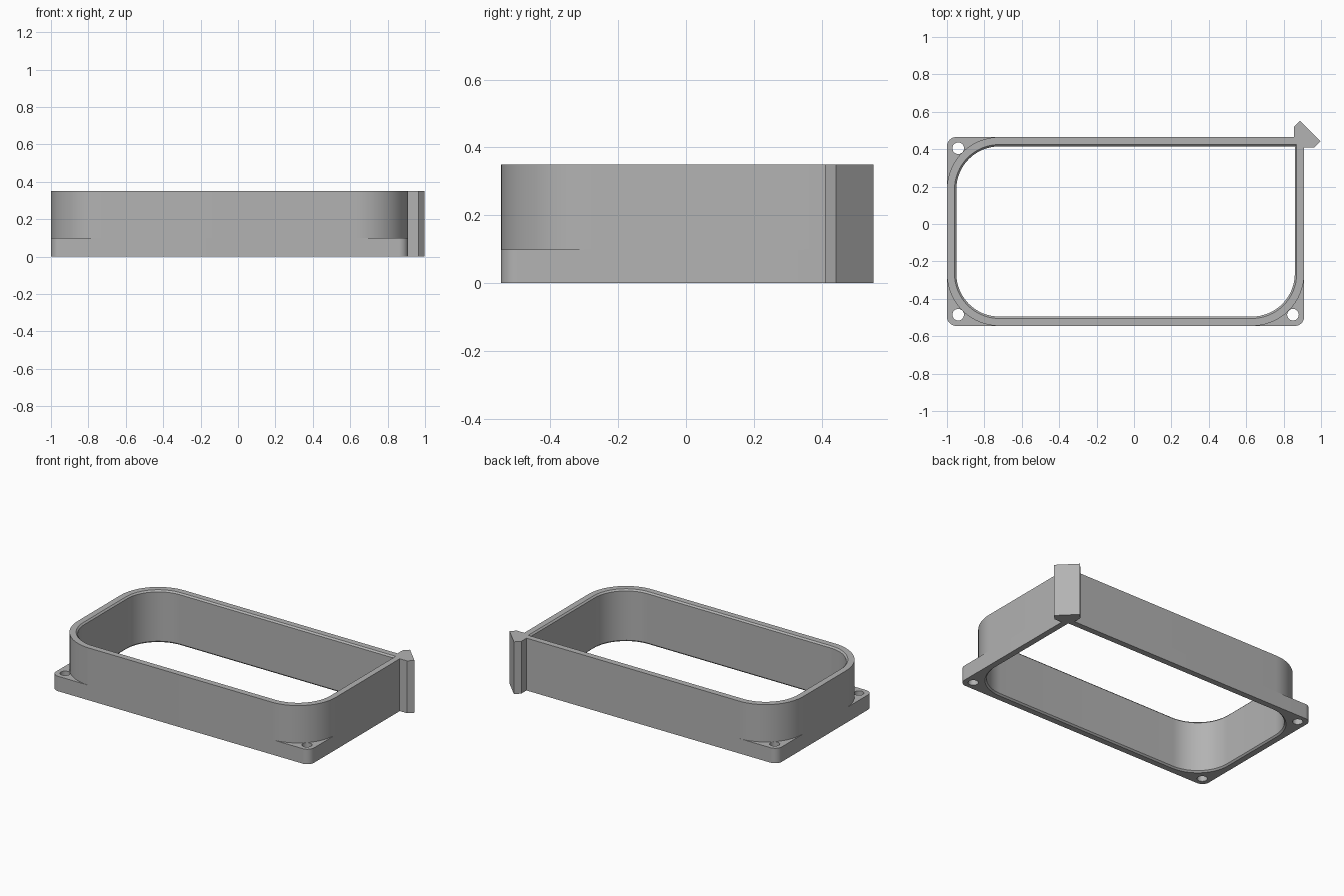
import bpy, bmesh, math
from mathutils import Matrix

cube = bpy.data.objects.get("Cube")
if cube:
    bpy.data.objects.remove(cube)

grey = bpy.data.materials.new("matte grey")
grey.use_nodes = True
colour = (0.45, 0.45, 0.45, 1)
grey.diffuse_color = colour
grey.node_tree.nodes["Principled BSDF"].inputs["Base Color"].default_value = colour

X0, X1, Y0, Y1 = -1.0, 0.91, -0.545, 0.465
HEIGHT, FLANGE, WALL, ROUND, CHAMFER = 0.35, 0.1, 0.05, 0.28, 0.01
STEPS = 16


def outline(inset, radius):
    """Rectangle with three rounded corners and a square back left corner."""
    a, b, c, d = X0 + inset, X1 - inset, Y0 + inset, Y1 - inset
    points = []
    for x, y, sx, sy, start in ((b, d, 1, 1, 0), (a, d, -1, 1, 90),
                                (a, c, -1, -1, 180), (b, c, 1, -1, 270)):
        if start == 0:
            points.append((x, y))
            continue
        for i in range(STEPS + 1):
            t = math.radians(start + 90 * i / STEPS)
            points.append((x - sx * radius + radius * math.cos(t),
                           y - sy * radius + radius * math.sin(t)))
    return points


def finish(name, bm):
    bmesh.ops.recalc_face_normals(bm, faces=bm.faces)
    mesh = bpy.data.meshes.new(name)
    bm.to_mesh(mesh)
    bm.free()
    mesh.materials.append(grey)
    obj = bpy.data.objects.new(name, mesh)
    bpy.context.collection.objects.link(obj)
    return obj


def ring(name, sections):
    """Closed hollow frame lofted through (inset, radius, z) sections."""
    bm = bmesh.new()
    loops = [[bm.verts.new((x, y, z)) for x, y in outline(inset, r)]
             for inset, r, z in sections]
    for k, low in enumerate(loops):
        high = loops[(k + 1) % len(loops)]
        for i in range(len(low)):
            j = (i + 1) % len(low)
            bm.faces.new((low[i], low[j], high[j], high[i]))
    return finish(name, bm)


def smooth(obj):
    bpy.ops.object.select_all(action="DESELECT")
    obj.select_set(True)
    bpy.context.view_layer.objects.active = obj
    bpy.ops.object.shade_smooth_by_angle(angle=math.radians(30))


inner = ROUND - WALL
rim = WALL - CHAMFER

# Square-cornered base flange with a chamfered opening
flange = ring("base_flange", [
    (0, 0.05, 0), (0, 0.05, FLANGE), (WALL, inner, FLANGE),
    (WALL, inner, CHAMFER), (rim, inner + CHAMFER, 0)])

# Tall rounded wall
wall = ring("upper_wall", [
    (0, ROUND, FLANGE), (0, ROUND, HEIGHT), (rim, inner + CHAMFER, HEIGHT),
    (WALL, inner, HEIGHT - CHAMFER), (WALL, inner, FLANGE)])

# Screw holes through the three flange corners
bm = bmesh.new()
for x, y in ((X0 + 0.06, Y1 - 0.06), (X0 + 0.06, Y0 + 0.06), (X1 - 0.06, Y0 + 0.06)):
    bmesh.ops.create_cone(bm, cap_ends=True, segments=32, radius1=0.031, radius2=0.031,
                          depth=0.4, matrix=Matrix.Translation((x, y, FLANGE / 2)))
cutter = finish("hole_cutter", bm)
cutter.hide_render = True
cutter.hide_viewport = True
holes = flange.modifiers.new("screw holes", "BOOLEAN")
holes.operation = "DIFFERENCE"
holes.solver = "EXACT"
holes.object = cutter
bpy.context.view_layer.objects.active = flange
bpy.ops.object.modifier_apply(modifier=holes.name)
bpy.data.objects.remove(cutter)

smooth(flange)
smooth(wall)

# Arrow-shaped corner post, symmetric about the corner diagonal
half = [(0, -0.055), (0.055, -0.055), (0.087, -0.023)]
profile = half + [(0.032, 0.032)] + [(y, x) for x, y in reversed(half)] + [(-0.03, -0.03)]
bm = bmesh.new()
base = bm.faces.new([bm.verts.new((X1 + x, Y1 + y, 0)) for x, y in profile])
top = bmesh.ops.extrude_face_region(bm, geom=[base])["geom"]
bmesh.ops.translate(bm, vec=(0, 0, HEIGHT),
                    verts=[v for v in top if isinstance(v, bmesh.types.BMVert)])
finish("corner_post", bm)
